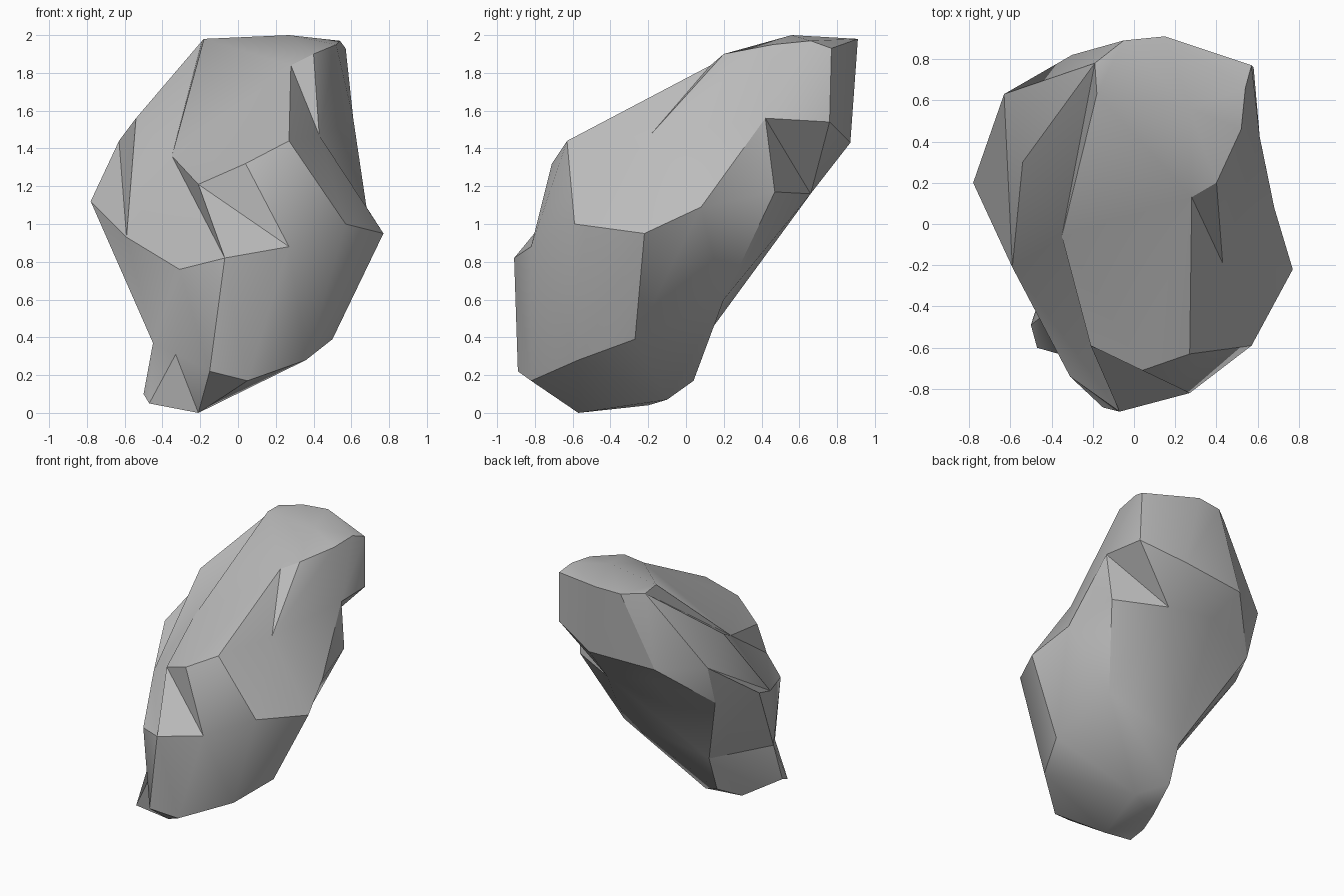
import bpy
import bmesh
import math
from mathutils import Vector

default_cube = bpy.data.objects.get("Cube")
if default_cube:
    bpy.data.objects.remove(default_cube, do_unlink=True)

# Corner points of the boulder, in hundredths of a unit, from top to bottom
crown = [(-18, 63, 198), (27, 56, 200), (54, 66, 197), (57, 77, 193), (15, 91, 198),
         (-5, 89, 197), (-19, 78, 197), (40, 20, 190), (28, 13, 184), (52, 46, 195)]
shoulder = [(27, -63, 144), (4, -71, 132), (-21, -59, 121), (-35, -6, 136),
            (-54, 30, 156), (-63, 63, 144), (-30, 82, 141), (43, -19, 147),
            (61, 42, 156), (58, 76, 154), (24, 87, 143)]
girdle = [(77, -22, 95), (57, -59, 100), (27, -82, 88), (-7, -91, 82),
          (-31, -74, 76), (-59, -21, 93), (-78, 20, 112), (-62, 52, 112),
          (-18, 66, 122), (23, 66, 116), (60, 47, 117), (68, 8, 109)]
foot = [(-15, -89, 22), (5, -82, 17), (36, -57, 28), (50, -27, 39), (40, 20, 60),
        (-30, 14, 45), (-30, 4, 17), (-21, -57, 0), (-47, -60, 5),
        (-35, -20, 4), (-50, -49, 10), (-45, -45, 37), (-10, -10, 7), (-33, -64, 31)]

# Ridges and cracks that must run straight between two corners
ridges = [
    # chipped front edge
    (shoulder[3], shoulder[2]), (shoulder[3], girdle[3]), (shoulder[2], girdle[3]),
    (shoulder[2], girdle[2]), (shoulder[1], girdle[2]), (shoulder[0], girdle[1]),
    # step down the left of the crown
    (shoulder[3], crown[0]), (shoulder[3], crown[6]), (shoulder[4], crown[6]),
    (shoulder[5], crown[6]), (shoulder[5], girdle[5]),
    # cleft on the other side
    (shoulder[0], crown[8]), (shoulder[7], crown[8]), (shoulder[7], crown[7]),
    # ledge across the back
    (shoulder[6], shoulder[10]), (shoulder[6], girdle[7]), (girdle[6], girdle[7]),
    (shoulder[8], girdle[9]), (shoulder[9], girdle[9]), (shoulder[10], girdle[9]),
]

CENTRE = Vector((0, 0, 1))
LEAN = 0.5


def direction_from_core(point):
    """Direction of a corner from the core, with the backward lean removed."""
    offset = point - CENTRE
    offset.y -= LEAN * offset.z
    return offset.normalized()


def arcs_cross(a, b, c, d):
    """True when the arc a-b crosses the arc c-d on the sphere."""
    ab, cd = a.cross(b), c.cross(d)
    return (ab.dot(c) * ab.dot(d) < 0 and cd.dot(a) * cd.dot(b) < 0
            and (a + b).dot(c + d) > 0)


def carve_ridge(bm, start, end):
    """Turn the edges lying across a ridge until the ridge itself is an edge."""
    for attempt in range(30):
        if bm.edges.get((start, end)):
            return
        for edge in list(bm.edges):
            c, d = edge.verts
            if {c, d} & {start, end} or not arcs_cross(start.co, end.co, c.co, d.co):
                continue
            p, q = (next(v for v in face.verts if v not in edge.verts)
                    for face in edge.link_faces)
            if arcs_cross(p.co, q.co, c.co, d.co) and bmesh.utils.edge_rotate(edge):
                break
        else:
            return


def stone_material(name, value):
    material = bpy.data.materials.new(name)
    material.use_nodes = True
    colour = (value, value, value, 1)
    material.diffuse_color = colour
    shader = next(n for n in material.node_tree.nodes if n.type == "BSDF_PRINCIPLED")
    shader.inputs["Base Color"].default_value = colour
    shader.inputs["Roughness"].default_value = 0.9
    return material


def chiselled_rock(name, corners, material):
    """Skin the corners by wrapping them on a sphere, then pull them into place."""
    bm = bmesh.new()
    verts = {}
    for corner in corners:
        verts[corner] = bm.verts.new(direction_from_core(Vector(corner) / 100))
    bmesh.ops.convex_hull(bm, input=list(bm.verts))
    for start, end in ridges:
        carve_ridge(bm, verts[start], verts[end])
    for corner, vert in verts.items():
        vert.co = Vector(corner) / 100
    bmesh.ops.recalc_face_normals(bm, faces=list(bm.faces))

    mesh = bpy.data.meshes.new(name)
    bm.to_mesh(mesh)
    bm.free()
    mesh.materials.append(material)
    rock = bpy.data.objects.new(name, mesh)
    bpy.context.collection.objects.link(rock)
    return rock


# Boulder body with soft facets and crisp ridges
boulder = chiselled_rock("boulder", crown + shoulder + girdle + foot,
                         stone_material("grey stone", 0.5))
bpy.ops.object.select_all(action="DESELECT")
boulder.select_set(True)
bpy.context.view_layer.objects.active = boulder
bpy.ops.object.shade_smooth_by_angle(angle=math.radians(30))
